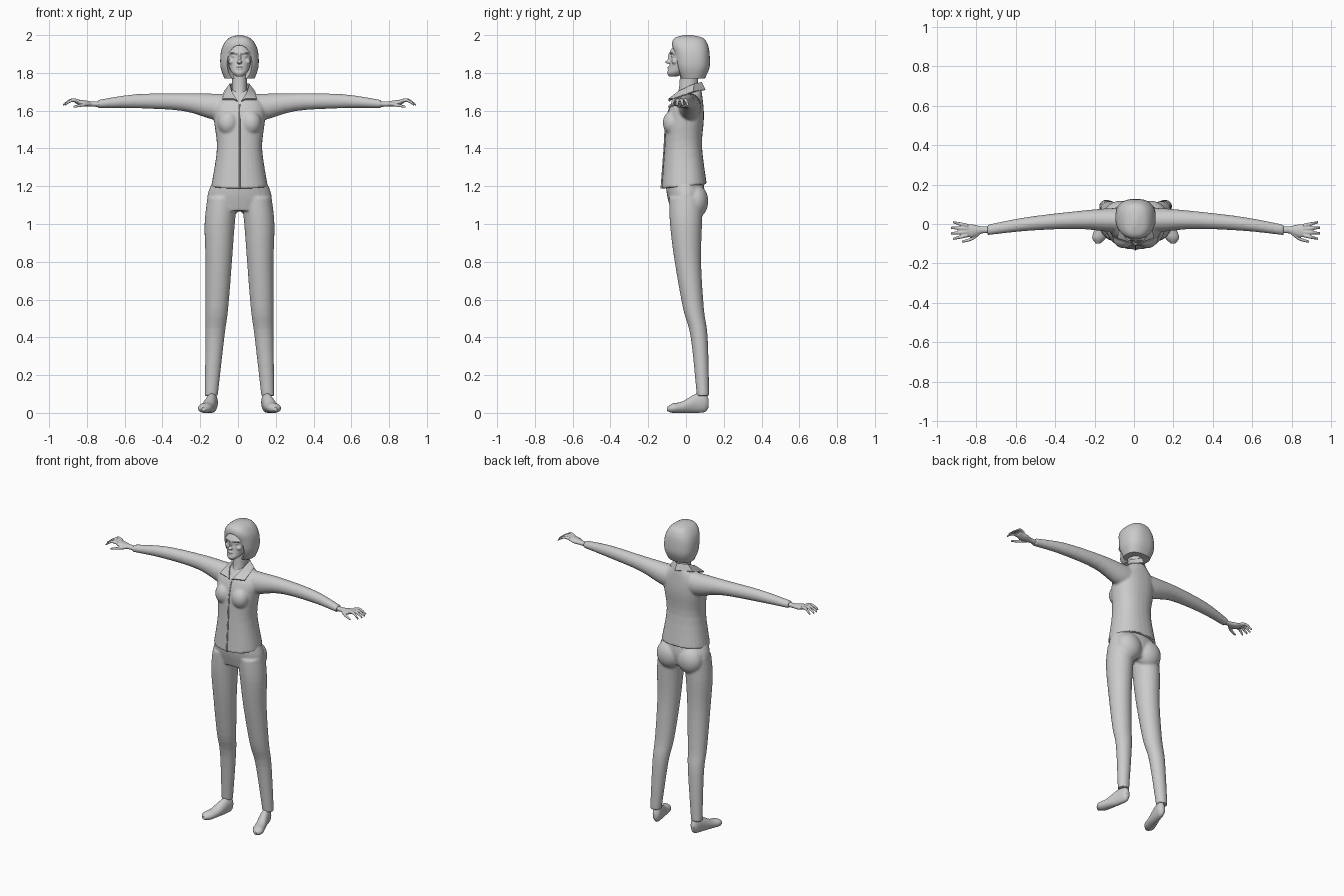
import bpy, bmesh, math
from mathutils import Vector, Matrix

default_cube = bpy.data.objects.get("Cube")
if default_cube:
    bpy.data.objects.remove(default_cube)

CENTRE_X = .008
SIDES = {"left": 1, "right": -1}

grey_colour = (.6, .6, .6, 1)
grey = bpy.data.materials.new("plain_grey")
grey.use_nodes = True
grey.diffuse_color = grey_colour
grey.node_tree.nodes["Principled BSDF"].inputs["Base Color"].default_value = grey_colour


def resample(rows, steps=4):
    """Catmull-Rom interpolation between cross-sections."""
    last = len(rows) - 1
    points = [Vector(row) for row in rows]
    result = []
    for i in range(last):
        start, end = points[i], points[i + 1]
        start_slope = (end - points[max(i - 1, 0)]) / 2
        end_slope = (points[min(i + 2, last)] - start) / 2
        for step in range(steps):
            t = step / steps
            ease = t * t * (3 - 2 * t)
            result.append(start.lerp(end, ease) + start_slope * t * (1 - t) ** 2
                          - end_slope * t * t * (1 - t))
    return result + [points[last]]


def rounded(value, power):
    return math.copysign(abs(value) ** (2 / power), value)


def loft(bm, axis, rows, side=1, sides=28, power=2, tilt=0):
    """Rows are (station, centre, centre, radius, radius) along an axis."""
    rings = []
    for station, centre_u, centre_v, radius_u, radius_v in resample(rows):
        ring = []
        for i in range(sides):
            angle = math.tau * i / sides
            u = centre_u + radius_u * rounded(math.cos(angle), power)
            v = centre_v + radius_v * rounded(math.sin(angle), power)
            x, y, z = {"x": (station, u, v), "y": (u, station, v),
                       "z": (u, v, station + tilt * v)}[axis]
            ring.append(bm.verts.new((x * side, y, z)))
        rings.append(ring)
    for lower, upper in zip(rings, rings[1:]):
        for i in range(sides):
            bm.faces.new((lower[i - 1], lower[i], upper[i], upper[i - 1]))
    bm.faces.new(rings[0])
    bm.faces.new(rings[-1])


def column(bm, rows, **options):
    """Upright loft on the middle line: (height, half width, centre y, half depth)."""
    loft(bm, "z", [(z, 0, y, width, depth) for z, width, y, depth in rows], **options)


def ball(bm, centre, radii):
    matrix = Matrix.Translation(centre) @ Matrix.Diagonal((*radii, 1))
    bmesh.ops.create_uvsphere(bm, u_segments=24, v_segments=16, radius=1, matrix=matrix)


def ball_pair(bm, centre, radii):
    x, y, z = centre
    for side in SIDES.values():
        ball(bm, (x * side, y, z), radii)


def finish(name, bm, voxel=0, smooth=0, cutter=None, thickness=0):
    """Make the object, apply its modifiers and shade it smooth."""
    bmesh.ops.recalc_face_normals(bm, faces=bm.faces)
    mesh = bpy.data.meshes.new(name)
    bm.to_mesh(mesh)
    bm.free()
    obj = bpy.data.objects.new(name, mesh)
    bpy.context.collection.objects.link(obj)
    obj.location.x = CENTRE_X
    if thickness:
        modifier = obj.modifiers.new("thickness", "SOLIDIFY")
        modifier.thickness, modifier.offset = thickness, 0
    if voxel:
        modifier = obj.modifiers.new("fuse", "REMESH")
        modifier.mode, modifier.voxel_size = "VOXEL", voxel
    if smooth:
        modifier = obj.modifiers.new("soften", "SMOOTH")
        modifier.factor, modifier.iterations = .5, smooth
    if cutter:
        modifier = obj.modifiers.new("cut", "BOOLEAN")
        modifier.operation, modifier.solver, modifier.object = "DIFFERENCE", "EXACT", cutter
    bpy.context.view_layer.update()
    depsgraph = bpy.context.evaluated_depsgraph_get()
    baked = bpy.data.meshes.new_from_object(obj.evaluated_get(depsgraph))
    obj.modifiers.clear()
    obj.data = baked
    baked.materials.clear()
    baked.materials.append(grey)
    baked.shade_smooth()
    baked.set_sharp_from_angle(angle=math.radians(45))
    return obj


# Shirt: torso, bust and sleeves fused together
torso = [(1.2, .15, -.01, .12), (1.4, .12, -.015, .1), (1.55, .135, -.005, .1),
         (1.64, .13, .005, .085), (1.71, .05, .025, .055)]
sleeve = [(.05, .02, 1.62, .06, .07), (.13, .02, 1.62, .06, .07), (.3, .02, 1.645, .045, .047),
          (.55, 0, 1.65, .035, .037), (.75, -.03, 1.635, .027, .022)]
bm = bmesh.new()
column(bm, torso, power=2.3, tilt=.1)
ball_pair(bm, (.06, -.07, 1.535), (.055, .053, .065))
for side in SIDES.values():
    loft(bm, "x", sleeve, side)
finish("shirt", bm, voxel=.007, smooth=5)

# Front opening seam, following the torso
bm = bmesh.new()
column(bm, [(z, .004, y - depth, .005) for z, width, y, depth in torso[:-1]], sides=8, tilt=.1)
finish("shirt_seam", bm)

# Collar: a folded band with pointed front flaps
upper_edge = [(0, .08, 1.75), (.05, .04, 1.74), (.04, -.04, 1.7), (.01, -.09, 1.65)]
lower_edge = [(0, .1, 1.71), (.08, .04, 1.7), (.09, -.07, 1.66), (.03, -.09, 1.66)]
bm = bmesh.new()
for side in SIDES.values():
    upper, lower = [[bm.verts.new((x * side, y, z)) for x, y, z in edge]
                    for edge in (upper_edge, lower_edge)]
    for i in range(len(upper) - 1):
        bm.faces.new((upper[i], upper[i + 1], lower[i + 1], lower[i]))
bmesh.ops.remove_doubles(bm, verts=bm.verts, dist=.001)
finish("collar", bm, thickness=.008)

# Trousers: pelvis, seat and legs fused together
leg = [(1.14, .09, 0, .08, .09), (1, .105, 0, .08, .085), (.8, .11, .01, .07, .07),
       (.55, .12, .04, .06, .055), (.4, .13, .07, .05, .045), (.09, .15, .09, .035, .033)]
bm = bmesh.new()
column(bm, [(1.23, .14, -.01, .1), (1.15, .17, 0, .1), (1.07, .15, 0, .08)])
ball_pair(bm, (.075, .05, 1.12), (.085, .068, .09))
for side in SIDES.values():
    loft(bm, "z", leg, side)
finish("trousers", bm, voxel=.007, smooth=5)

# Feet, from heel to toe
foot = [(.12, .14, .05, .01, .02), (.1, .14, .055, .025, .05), (.05, .15, .05, .03, .05),
        (-.02, .17, .03, .035, .03), (-.07, .185, .025, .035, .025), (-.1, .19, .02, .01, .01)]
for name, side in SIDES.items():
    bm = bmesh.new()
    loft(bm, "y", foot, side)
    finish(name + "_foot", bm)

# Hands: palm, four spread fingers and a thumb fused together
palm = [(.73, -.03, 1.635, .018, .015), (.78, -.03, 1.635, .018, .014),
        (.83, -.035, 1.64, .033, .016), (.87, -.033, 1.65, .027, .01)]
digit_paths = [[(.79, -.045, 1.635), (.83, -.075, 1.63), (.88, -.09, 1.62)]]
for i in range(4):
    knuckle = Vector((.85, -.057 + .016 * i, 1.65))
    tip = Vector((.94 - .01 * abs(i - 1.5), -.075 + .028 * i, 1.63))
    bend = knuckle.lerp(tip, .5) + Vector((0, 0, .015))
    digit_paths.append([knuckle, bend, tip])
for name, side in SIDES.items():
    bm = bmesh.new()
    loft(bm, "x", palm, side)
    for path in digit_paths:
        loft(bm, "x", [(*point, r, r) for point, r in zip(path, (.01, .009, .006))], side)
    finish(name + "_hand", bm, voxel=.0035, smooth=2)

# Neck
bm = bmesh.new()
column(bm, [(1.64, .04, 0, .07), (1.7, .04, .01, .05), (1.82, .04, .02, .05)])
finish("neck", bm)

# Face with nose, lips, eyes, brows and cheeks
bm = bmesh.new()
column(bm, [(1.78, .016, -.07, .02), (1.8, .04, -.05, .05), (1.83, .054, -.03, .06),
            (1.89, .066, -.02, .06), (1.91, .067, -.02, .067), (1.965, .04, 0, .05)])
ball(bm, (0, -.09, 1.858), (.013, .02, .01))  # nose tip
ball(bm, (0, -.083, 1.88), (.008, .014, .03))  # nose bridge
for lip_height in (1.82, 1.83):
    ball(bm, (0, -.087, lip_height), (.018, .012, .004))
ball_pair(bm, (.027, -.067, 1.888), (.014, .011, .007))  # eyes
ball_pair(bm, (.03, -.073, 1.907), (.02, .012, .005))  # brows
ball_pair(bm, (.04, -.06, 1.86), (.018, .016, .016))  # cheeks
finish("face", bm, voxel=.003, smooth=3)

# Bobbed hair, hollowed around the face and below the chin
bm = bmesh.new()
ball(bm, (0, -.07, 1.84), (.07, .085, .107))
cutter = finish("hair_cutter", bm)
cutter.hide_render = True
bm = bmesh.new()
column(bm, [(1.77, .08, .035, .065), (1.83, .1, .035, .09), (1.9, .1, .03, .095),
            (1.95, .085, .02, .095), (1.985, .055, .015, .075), (2, .01, .01, .02)],
       sides=48, power=2.5)
finish("hair", bm, cutter=cutter)
bpy.data.objects.remove(cutter)
